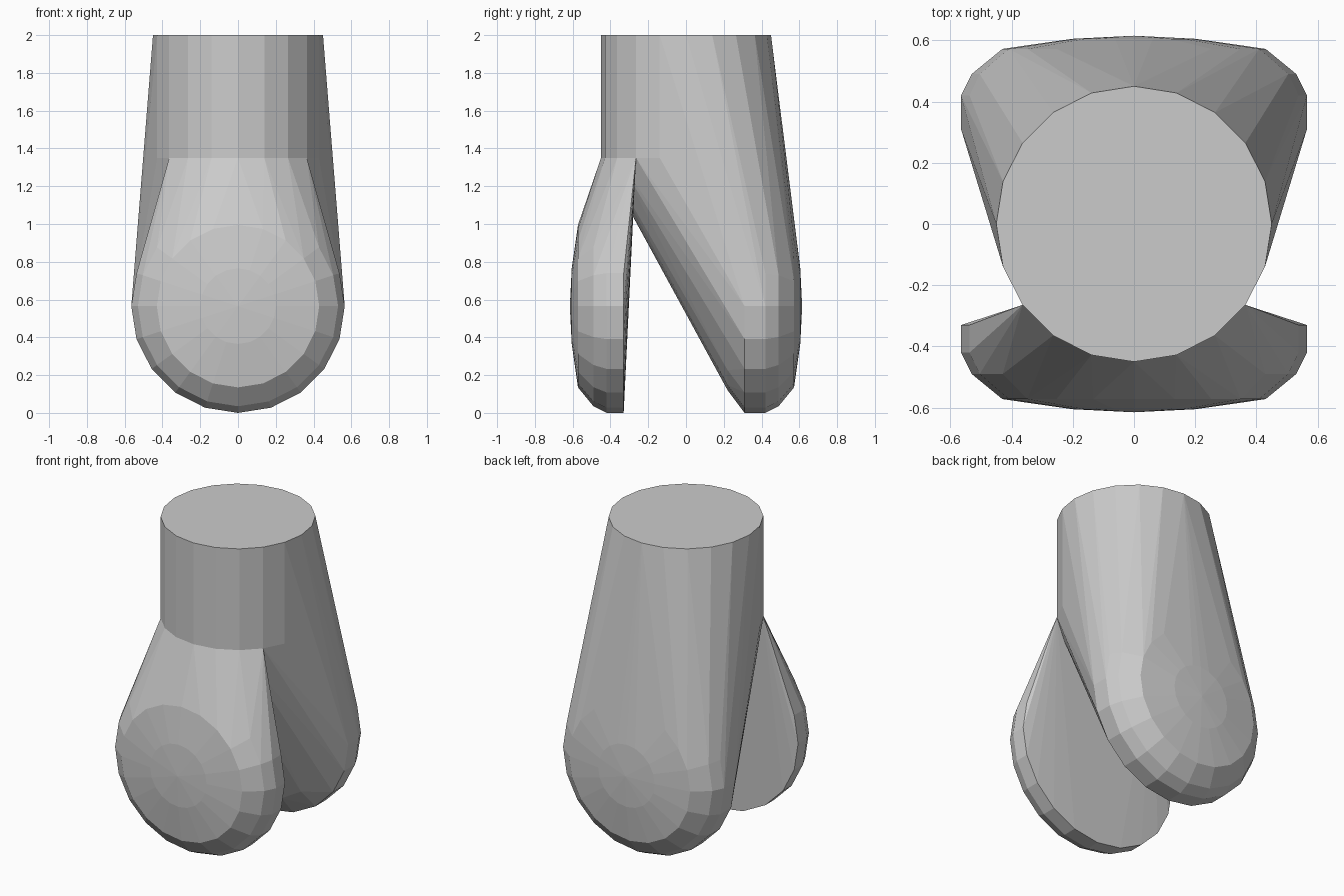
import bpy, bmesh
from math import sin, cos, pi, radians

if "Cube" in bpy.data.objects:
    bpy.data.objects.remove(bpy.data.objects["Cube"])

R = 0.45        # sleeve radius
SPLIT = 1.35    # height where the two lobes part
CZ = 0.565      # lobe centre height
SIDES = 20


def hull(name, points):
    """Flat-shaded convex solid around a cloud of points."""
    bm = bmesh.new()
    for p in points:
        bm.verts.new(p)
    bmesh.ops.convex_hull(bm, input=bm.verts[:])
    loose = [v for v in bm.verts if not v.link_faces]
    bmesh.ops.delete(bm, geom=loose, context='VERTS')
    bmesh.ops.dissolve_limit(bm, angle_limit=radians(1), verts=bm.verts[:], edges=bm.edges[:])
    bmesh.ops.recalc_face_normals(bm, faces=bm.faces[:])
    mesh = bpy.data.meshes.new(name)
    bm.to_mesh(mesh)
    bm.free()
    obj = bpy.data.objects.new(name, mesh)
    bpy.context.collection.objects.link(obj)
    return obj


def circle(z):
    return [(R * cos(2 * pi * i / SIDES), R * sin(2 * pi * i / SIDES), z)
            for i in range(SIDES)]


def lobe(sign, inner):
    """Rounded disc: flat inner side, domed outer side facing sign * y."""
    rings = [(0.565, inner), (0.565, 0.42), (0.53, 0.49),
             (0.43, 0.572), (0.2, 0.605), (0.0, 0.615)]
    pts = []
    for r, y in rings:
        n = SIDES if r else 1
        pts += [(r * sin(2 * pi * i / n), sign * y, CZ - r * cos(2 * pi * i / n))
                for i in range(n)]
    return pts


# sleeve running down into the back lobe, with its small inner lip
lip = [(0.455 * sin(radians(a)), 0.22, 0.575 - 0.455 * cos(radians(a)))
       for a in range(-60, 61, 20)]
hull("sleeve_and_back_lobe", circle(2.0) + circle(SPLIT) + lobe(1, 0.31) + lip)

# front flap, hanging from the front arc of the sleeve
arc = [p for p in circle(SPLIT) if p[1] < -0.26]
hull("front_flap", arc + lobe(-1, 0.33))
